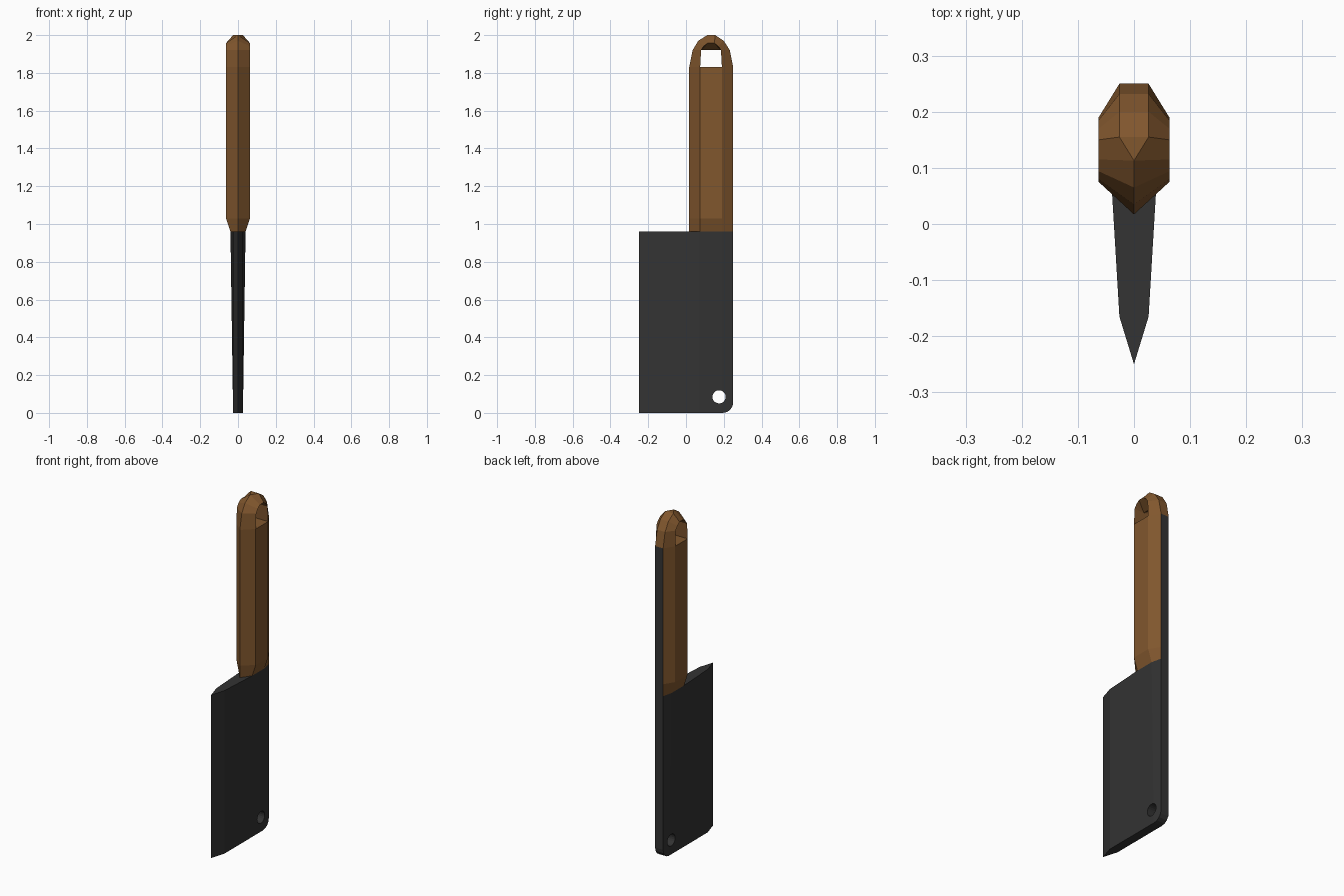
import bpy, bmesh
from math import pi

if "Cube" in bpy.data.objects:
    bpy.data.objects.remove(bpy.data.objects["Cube"])


def material(name, color):
    m = bpy.data.materials.new(name)
    m.diffuse_color = color
    m.use_nodes = True
    m.node_tree.nodes["Principled BSDF"].inputs["Base Color"].default_value = m.diffuse_color
    return m


steel = material("dark_steel", (0.033, 0.033, 0.033, 1))
wood = material("brown_wood", (0.22, 0.095, 0.027, 1))


def finish(name, bm, *mats):
    bmesh.ops.remove_doubles(bm, verts=bm.verts, dist=1e-5)
    bmesh.ops.recalc_face_normals(bm, faces=bm.faces)
    me = bpy.data.meshes.new(name)
    bm.to_mesh(me)
    bm.free()
    for m in mats:
        me.materials.append(m)
    ob = bpy.data.objects.new(name, me)
    bpy.context.collection.objects.link(ob)
    return ob


# Blade: wedge sections (y, half width) lofted from tip to handle
ys = [-0.25, -0.165, 0.07, 0.19, 0.25]
tip = [0, 0.026, 0.026, 0.026, 0.026]
root = [0, 0.026, 0.04, 0.04, 0.026]
bm = bmesh.new()


def ring(widths, z):
    right = [bm.verts.new((w, y, z)) for y, w in zip(ys, widths)]
    left = [bm.verts.new((-w, y, z)) for y, w in zip(ys[1:], widths[1:])]
    return right + left[::-1]


a, b = ring(tip, 0), ring(root, 0.96)
n = len(a)
bm.faces.new(a)
bm.faces.new(b)
for i in range(n):
    j = (i + 1) % n
    bm.faces.new((a[i], a[j], b[j], b[i]))
corner = [e for e in bm.edges
          if all(v.co.y > 0.24 and v.co.z < 0.01 for v in e.verts)]
bmesh.ops.bevel(bm, geom=corner, offset=0.055, segments=4, profile=0.5,
                affect='EDGES')
blade = finish("blade", bm, steel)

# Hanging hole in the blade
bpy.ops.mesh.primitive_cylinder_add(vertices=20, radius=0.035, depth=0.3,
                                    location=(0, 0.175, 0.085),
                                    rotation=(0, pi / 2, 0))
cutter = bpy.context.object
cutter.name = "hole_cutter"
cutter.hide_render = True
cutter.data.materials.append(steel)
mod = blade.modifiers.new("hole", 'BOOLEAN')
mod.operation = 'DIFFERENCE'
mod.solver = 'EXACT'
mod.object = cutter
bpy.context.view_layer.objects.active = blade
bpy.ops.object.modifier_apply(modifier=mod.name)
bpy.data.objects.remove(cutter)

# Handle: outer and inner chamfer lines (x, y, z), front base over the top to back base
outer = [(0, 0.017, 0.96), (0, 0.017, 1.03), (0, 0.017, 1.83),
         (0, 0.035, 1.92), (0, 0.065, 1.97), (0, 0.113, 2.0),
         (0.026, 0.155, 2.0), (0.026, 0.2, 1.97), (0.026, 0.232, 1.92),
         (0.026, 0.25, 1.83), (0.026, 0.25, 1.03), (0.026, 0.25, 0.96)]
w = 0.063
inner = [(0.04, 0.075, 0.96), (w, 0.075, 1.03), (w, 0.075, 1.83),
         (w, 0.08, 1.92), (w, 0.094, 1.942), (w, 0.115, 1.958),
         (w, 0.15, 1.958), (w, 0.17, 1.942), (w, 0.185, 1.92),
         (w, 0.19, 1.83), (w, 0.19, 1.03), (0.04, 0.19, 0.96)]
bm = bmesh.new()


def points(line, s):
    return [bm.verts.new((s * x, y, z)) for x, y, z in line]


spine = points(outer[:6], 1)
oR = spine + points(outer[6:], 1)
oL = spine + points(outer[6:], -1)
iR, iL = points(inner, 1), points(inner, -1)
c0, c1 = points([(0, 0.08, 1.92), (0, 0.185, 1.92)], 1)
for o, i in ((oR, iR), (oL, iL)):
    # chamfers and flat sides
    for k in range(11):
        bm.faces.new((o[k], o[k + 1], i[k + 1], i[k]))
    bm.faces.new((i[0], i[1], i[10], i[11]))
    bm.faces.new((i[1], i[2], i[9], i[10]))
    # ceiling of the hanging slot
    for f in ((i[3], i[4], c0), (i[4], i[5], c0), (i[5], i[6], c1, c0),
              (i[6], i[7], c1), (i[7], i[8], c1)):
        bm.faces.new(f)
# slot floor and walls, base
bm.faces.new((iR[2], iR[9], iL[9], iL[2]))
bm.faces.new((iR[2], iR[3], c0, iL[3], iL[2]))
bm.faces.new((iR[9], iR[8], c1, iL[8], iL[9]))
bm.faces.new((oR[0], iR[0], iR[11], oR[11], oL[11], iL[11], iL[0]))
# top strip, then the steel tang showing along the back
bm.faces.new((oR[5], oR[6], oL[6]))
for k in range(6, 11):
    f = bm.faces.new((oR[k], oR[k + 1], oL[k + 1], oL[k]))
    f.material_index = int(k >= 9)
finish("handle", bm, wood, steel)
